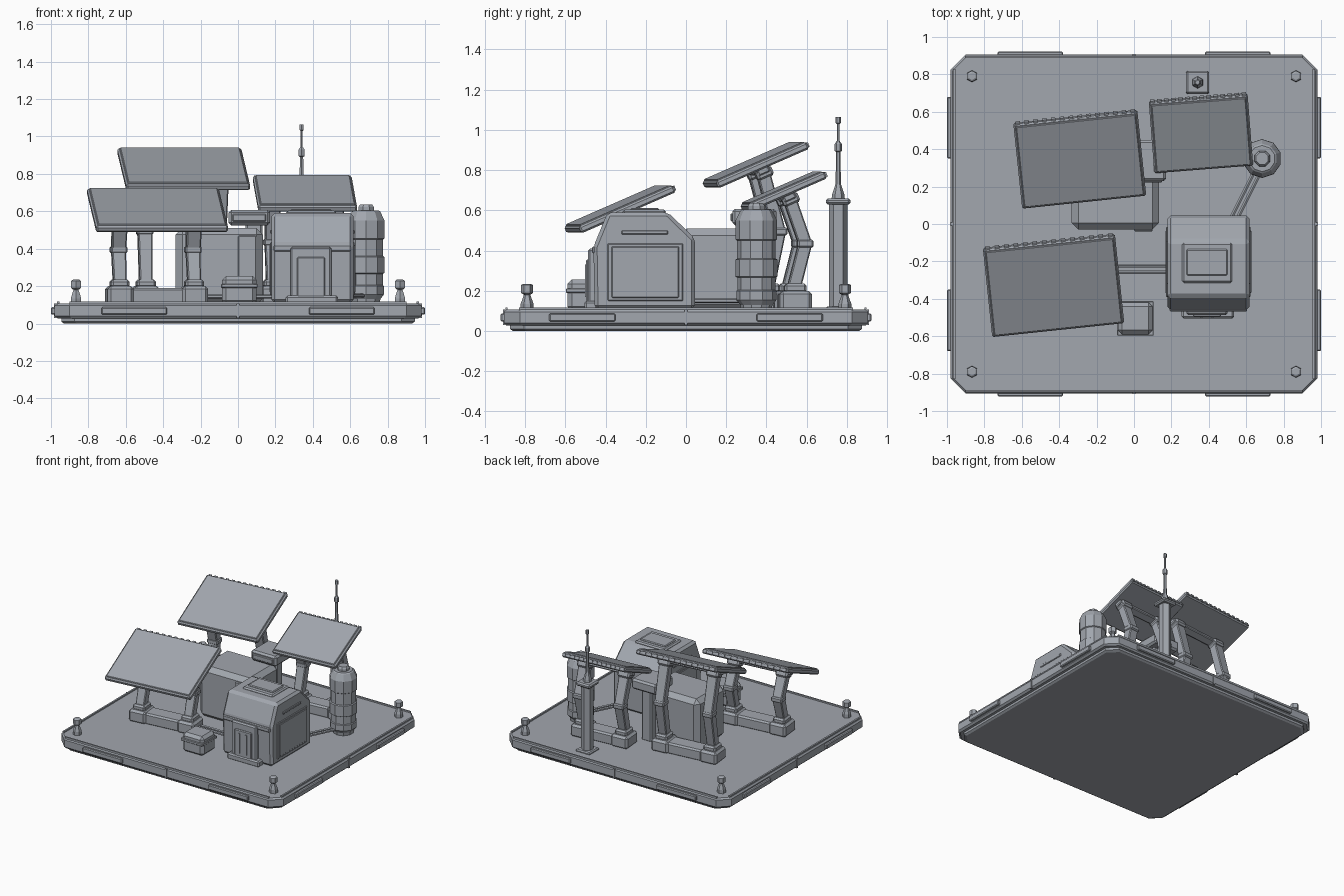
import bpy, bmesh, math
from mathutils import Matrix, Vector

cube = bpy.data.objects.get("Cube")
if cube:
    bpy.data.objects.remove(cube, do_unlink=True)

grey = bpy.data.materials.new("blue_grey_metal")
grey.use_nodes = True
COLOUR = (0.36, 0.385, 0.425, 1)
grey.diffuse_color = COLOUR
grey.node_tree.nodes["Principled BSDF"].inputs["Base Color"].default_value = COLOUR


def finish(name, bm, bevel=0, matrix=None):
    """Bevel, place and link a finished mesh."""
    if bevel:
        bmesh.ops.bevel(bm, geom=bm.edges[:], offset=bevel, segments=1, affect='EDGES')
    if matrix:
        bm.transform(matrix)
    bmesh.ops.recalc_face_normals(bm, faces=bm.faces[:])
    mesh = bpy.data.meshes.new(name)
    bm.to_mesh(mesh)
    bm.free()
    mesh.materials.append(grey)
    ob = bpy.data.objects.new(name, mesh)
    bpy.context.scene.collection.objects.link(ob)
    return ob


def box(name, x, y, z, bevel=0, matrix=None):
    """Box from (low, high) ranges."""
    bm = bmesh.new()
    bmesh.ops.create_cube(bm, size=1)
    for v in bm.verts:
        v.co = [(a + b) / 2 + c * (b - a) for (a, b), c in zip((x, y, z), v.co)]
    return finish(name, bm, bevel, matrix)


def loft(name, rings, bevel=0, matrix=None):
    """Skin a list of equal-length point rings and cap the ends."""
    bm = bmesh.new()
    loops = [[bm.verts.new(p) for p in ring] for ring in rings]
    n = len(loops[0])
    for low, high in zip(loops, loops[1:]):
        for i in range(n):
            j = (i + 1) % n
            bm.faces.new((low[i], low[j], high[j], high[i]))
    bm.faces.new(loops[0][::-1])
    bm.faces.new(loops[-1])
    return finish(name, bm, bevel, matrix)


def lathe(name, x, y, sides, profile):
    """Faceted turned part from (radius, z) pairs."""
    angles = [math.tau * (i + 0.5) / sides for i in range(sides)]
    return loft(name, [[(x + r * math.cos(a), y + r * math.sin(a), z) for a in angles]
                       for r, z in profile])


def slab(name, layers):
    """Rectangle with cut corners, from (half x, half y, cut, z) layers."""
    rings = []
    for hx, hy, c, z in layers:
        quarter = [(hx, hy - c), (hx - c, hy)]
        ring = quarter + [(-a, b) for a, b in quarter[::-1]]
        ring += [(-a, -b) for a, b in ring]
        rings.append([(a, b, z) for a, b in ring])
    return loft(name, rings)


def rod(name, start, end, radius, sides=6):
    a, b = Vector(start), Vector(end)
    bm = bmesh.new()
    bmesh.ops.create_cone(bm, cap_ends=True, segments=sides, radius1=radius,
                          radius2=radius, depth=(b - a).length)
    turn = (b - a).to_track_quat('Z', 'Y').to_matrix().to_4x4()
    return finish(name, bm, 0, Matrix.Translation((a + b) / 2) @ turn)


# Platform
slab("platform_foot", [(0.93, 0.86, 0.07, 0), (0.945, 0.875, 0.07, 0.01), (0.945, 0.875, 0.07, 0.035)])
slab("platform_deck", [(0.965, 0.895, 0.075, 0.028), (0.98, 0.905, 0.08, 0.04),
                       (0.98, 0.905, 0.08, 0.095), (0.97, 0.895, 0.075, 0.107)])
for s in (-1, 1):
    ends = sorted((s * 0.955, s * 0.968))
    box("side_rim", ends, (-0.83, 0.83), (0.1, 0.118))
    ends = sorted((s * 0.887, s * 0.898))
    box("end_rim", (-0.9, 0.9), ends, (0.1, 0.118))
    box("end_seam", (-0.008, 0.008), sorted((s * 0.9, s * 0.91)), (0.03, 0.108))
    box("side_seam", sorted((s * 0.97, s * 0.985)), (-0.008, 0.008), (0.03, 0.108))
    for t in (-1, 1):
        mid = t * 0.555
        box("end_plate", (mid - 0.175, mid + 0.175), sorted((s * 0.9, s * 0.922)), (0.047, 0.087), 0.006)
        mid = t * 0.515
        box("side_plate", sorted((s * 0.97, s)), (mid - 0.165, mid + 0.165), (0.047, 0.087), 0.006)
        lathe("corner_post", s * 0.866, t * 0.79, 6,
              [(0.032, 0.1), (0.032, 0.135), (0.016, 0.18), (0.03, 0.19), (0.03, 0.228), (0.02, 0.234)])

# Front cabin
outline = [(-0.455, 0.11), (-0.46, 0.42), (-0.39, 0.59), (-0.09, 0.59), (0.045, 0.46), (0.045, 0.11)]
loft("cabin", [[(x, y, z) for y, z in outline] for x in (0.178, 0.618)], 0.018)
box("cabin_roof_hatch", (0.257, 0.525), (-0.315, -0.1), (0.58, 0.603), 0.01)
box("cabin_roof_hatch_lid", (0.28, 0.5), (-0.275, -0.135), (0.595, 0.612), 0.006)
box("cabin_collar", (0.19, 0.605), (-0.468, -0.43), (0.385, 0.42), 0.006)
box("door_step", (0.255, 0.535), (-0.505, -0.44), (0.1, 0.15), 0.01)
box("door_frame", (0.28, 0.5), (-0.487, -0.44), (0.12, 0.41), 0.01)
box("door_leaf", (0.315, 0.465), (-0.497, -0.45), (0.14, 0.355), 0.006)
for x in (0.36, 0.42):
    box("door_rib", (x - 0.006, x + 0.006), (-0.502, -0.49), (0.17, 0.33))
for x in (0.18, 0.616):
    box("cabin_side_panel", (x - 0.008, x + 0.008), (-0.39, -0.015), (0.15, 0.435), 0.004)
    box("cabin_side_panel_inset", (x - 0.012, x + 0.012), (-0.37, -0.035), (0.165, 0.42), 0.004)
    box("cabin_side_vent", (x - 0.008, x + 0.008), (-0.32, -0.09), (0.48, 0.5), 0.004)

# Rear block with raised equipment case
box("rear_block", (-0.333, 0.133), (-0.03, 0.33), (0.1, 0.51), 0.035)
box("rear_block_hatch", (0.0, 0.1), (-0.04, -0.02), (0.15, 0.47), 0.006)
box("case_column", (0.04, 0.13), (0.3, 0.38), (0.1, 0.54), 0.01)
box("equipment_case", (-0.05, 0.172), (0.23, 0.45), (0.525, 0.607), 0.014)
box("equipment_case_band", (-0.03, 0.15), (0.222, 0.24), (0.545, 0.585), 0.005)

# Small crate
box("crate", (-0.085, 0.1), (-0.59, -0.42), (0.1, 0.255), 0.022)
box("crate_band", (-0.09, 0.105), (-0.597, -0.413), (0.19, 0.212), 0.004)

# Storage tank and pipes
lathe("tank", 0.685, 0.35, 10,
      [(0.075, 0.1), (0.08, 0.13), (0.1, 0.155), (0.1, 0.2), (0.094, 0.205), (0.094, 0.265),
       (0.104, 0.27), (0.104, 0.355), (0.096, 0.36), (0.096, 0.45), (0.103, 0.455),
       (0.103, 0.55), (0.08, 0.598), (0.07, 0.605)])
lathe("tank_cap", 0.685, 0.35, 8, [(0.045, 0.595), (0.045, 0.622), (0.035, 0.637)])
for d in (-0.017, 0.017):
    rod("tank_pipe", (0.52 + d, 0.0, 0.15), (0.665 + d, 0.29, 0.15), 0.011)
    rod("cabin_pipe", (-0.23, -0.24 + d, 0.145), (0.2, -0.24 + d, 0.145), 0.011)

# Antenna mast
MX, MY = 0.34, 0.757
box("mast_foot", (MX - 0.062, MX + 0.062), (MY - 0.062, MY + 0.062), (0.1, 0.122), 0.008)
lathe("mast_column", MX, MY, 6, [(0.045, 0.11), (0.045, 0.64)])
box("mast_head", (MX - 0.062, MX + 0.062), (MY - 0.062, MY + 0.062), (0.628, 0.66), 0.01)
lathe("antenna", MX, MY, 6,
      [(0.034, 0.65), (0.03, 0.68), (0.014, 0.73), (0.01, 0.89), (0.018, 0.895), (0.018, 0.93),
       (0.007, 0.945), (0.007, 1.03), (0.013, 1.035), (0.013, 1.065)])


def solar_array(x, y, z, width, depth, turn, spread):
    """Tilted panel on two kinked arms standing on a shared foot."""
    spin = Matrix.Rotation(math.radians(turn), 4, 'Z')
    ground = Matrix.Translation((x, y, 0)) @ spin
    tilted = Matrix.Translation((x, y, z)) @ spin @ Matrix.Rotation(math.radians(23.5), 4, 'X')
    w, d = width / 2, depth / 2
    box("solar_panel", (-w, w), (-d, d), (-0.022, 0.015), 0.009, tilted)
    box("solar_panel_face", (-w + 0.012, w - 0.012), (-d + 0.012, d - 0.012), (0.01, 0.022), 0.004, tilted)
    box("panel_crossbeam", (-spread - 0.06, spread + 0.06), (-0.03, 0.03), (-0.05, -0.018), 0.006, tilted)
    count = 14
    for i in range(count):
        a = -w + width * (i + 0.5) / count
        box("panel_edge_clip", (a - 0.012, a + 0.012), (d - 0.008, d + 0.006), (-0.014, 0.01), 0, tilted)
    box("array_foot_bar", (-spread, spread), (-0.02, 0.11), (0.1, 0.19), 0.012, ground)
    top, knee = z - 0.035, 0.22 + (z - 0.22) * 0.45
    for s in (-spread, spread):
        box("array_foot", (s - 0.07, s + 0.07), (-0.035, 0.125), (0.1, 0.2), 0.016, ground)
        box("arm_socket", (s - 0.05, s + 0.05), (-0.01, 0.1), (0.19, 0.235), 0.012, ground)
        rings = []
        for dy, h, half in ((0.035, 0.2, 0.034), (0.095, knee, 0.038), (0.015, top, 0.042)):
            rings.append([(s + a * half, dy + b * 0.034, h) for a, b in ((-1, -1), (1, -1), (1, 1), (-1, 1))])
        loft("array_arm", rings, 0.006, ground)
        box("arm_knee", (s - 0.044, s + 0.044), (0.055, 0.135), (knee - 0.02, knee + 0.02), 0.008, ground)
        box("arm_hinge", (s - 0.05, s + 0.05), (-0.04, 0.045), (-0.075, -0.02), 0.012, tilted)


# Three solar arrays
solar_array(-0.43, -0.33, 0.608, 0.71, 0.515, 6, 0.2)
solar_array(-0.29, 0.345, 0.828, 0.667, 0.495, 6, 0.2)
solar_array(0.358, 0.484, 0.697, 0.53, 0.415, 4.5, 0.17)
